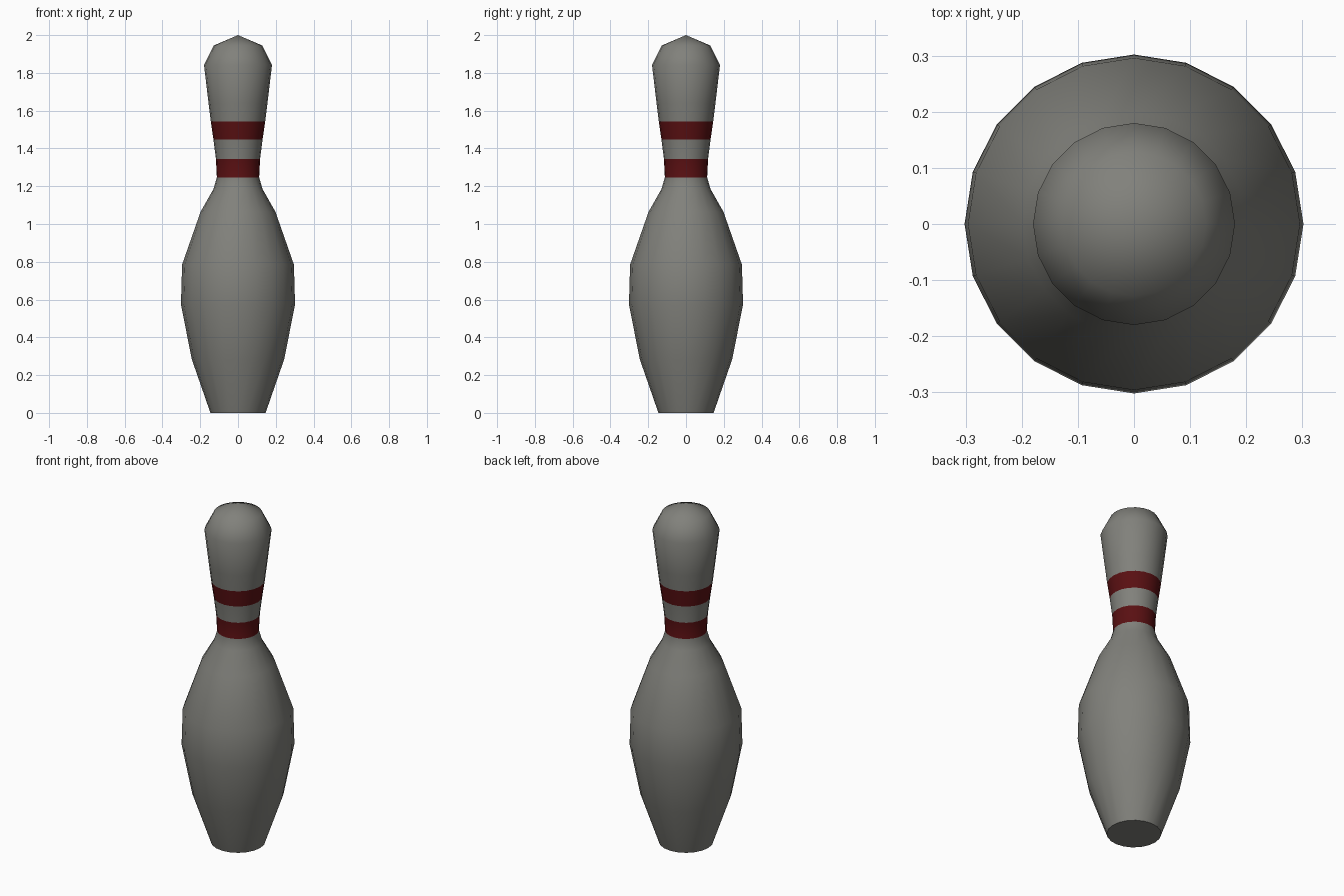
import bpy, bmesh, math

if "Cube" in bpy.data.objects:
    bpy.data.objects.remove(bpy.data.objects["Cube"])

SIDES = 20
# (radius, height) of the turned outline, from base to tip
PROFILE = [(0.146, 0.0), (0.245, 0.285), (0.302, 0.575), (0.296, 0.785),
           (0.198, 1.065), (0.130, 1.185), (0.112, 1.247), (0.117, 1.345),
           (0.130, 1.447), (0.144, 1.543), (0.156, 1.64), (0.180, 1.842),
           (0.128, 1.945)]
TIP = 2.0
STRIPES = [(1.247, 1.345), (1.447, 1.543)]


def material(name, color):
    m = bpy.data.materials.new(name)
    m.diffuse_color = (*color, 1)
    m.use_nodes = True
    m.node_tree.nodes["Principled BSDF"].inputs["Base Color"].default_value = m.diffuse_color
    return m


# Body: stacked rings with a flat base and a pointed, smooth-shaded cap
bm = bmesh.new()
rings = []
for r, z in PROFILE:
    rings.append([bm.verts.new((r * math.cos(i * math.tau / SIDES),
                                r * math.sin(i * math.tau / SIDES), z))
                  for i in range(SIDES)])
tip = bm.verts.new((0, 0, TIP))
bm.faces.new(rings[0][::-1])
for low, high in zip(rings, rings[1:]):
    for i in range(SIDES):
        j = (i + 1) % SIDES
        bm.faces.new((low[i], low[j], high[j], high[i]))
for i in range(SIDES):
    bm.faces.new((rings[-1][i], rings[-1][(i + 1) % SIDES], tip))

# Neck stripes: coloured by height
for f in bm.faces:
    z = f.calc_center_median().z
    f.material_index = int(any(a < z < b for a, b in STRIPES))

mesh = bpy.data.meshes.new("pin_body")
bm.to_mesh(mesh)
bm.free()
mesh.materials.append(material("warm grey", (0.22, 0.22, 0.20)))
mesh.materials.append(material("dark red", (0.10, 0.005, 0.006)))

pin = bpy.data.objects.new("pin_body", mesh)
bpy.context.collection.objects.link(pin)
bpy.context.view_layer.objects.active = pin
pin.select_set(True)
bpy.ops.object.shade_smooth_by_angle(angle=math.radians(60))
